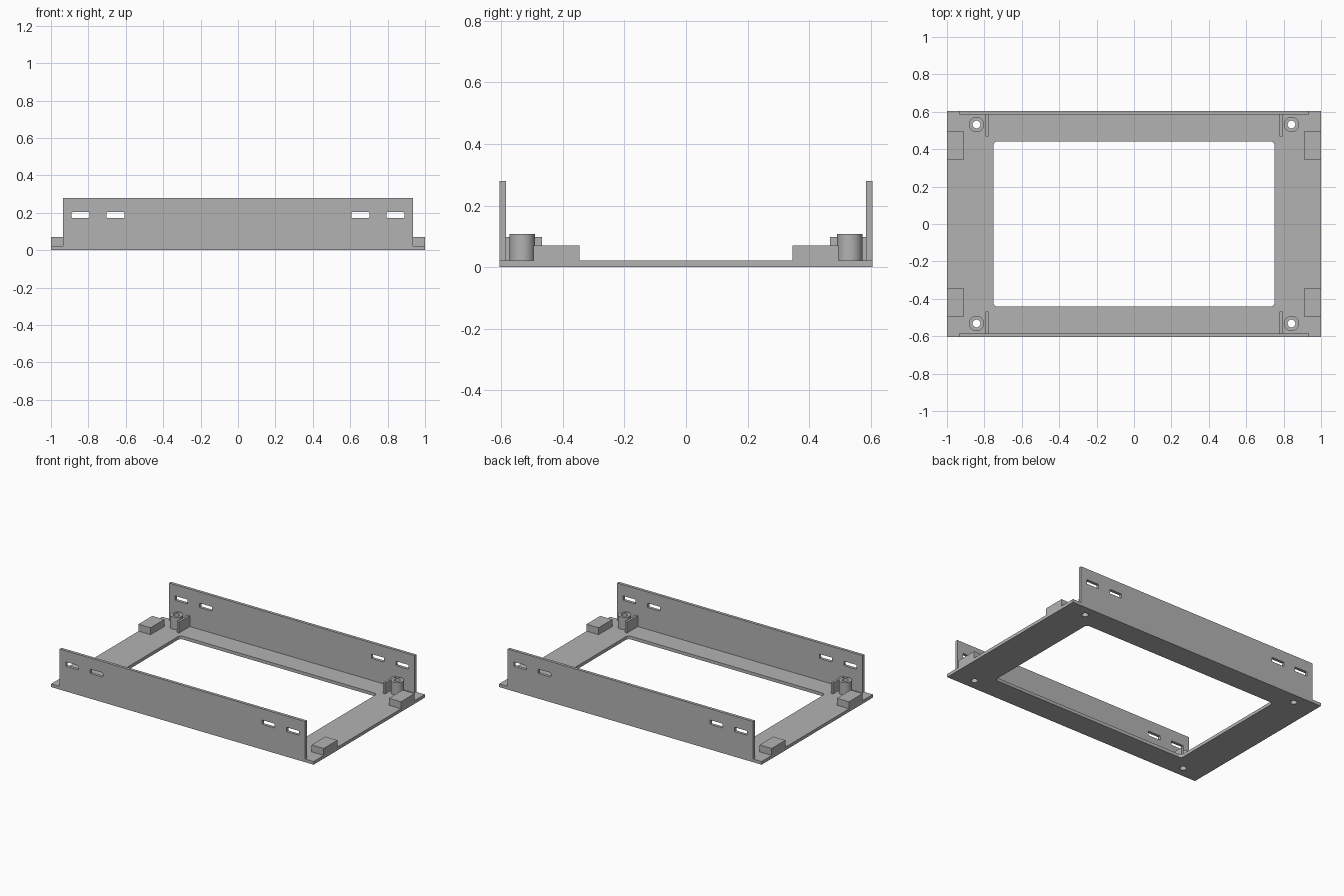
import bpy, math

if "Cube" in bpy.data.objects:
    bpy.data.objects.remove(bpy.data.objects["Cube"])

grey = bpy.data.materials.new("plain grey")
grey.diffuse_color = (0.45, 0.45, 0.45, 1)
grey.use_nodes = True
grey.node_tree.nodes["Principled BSDF"].inputs["Base Color"].default_value = grey.diffuse_color


def rounded_rect(x0, x1, y0, y1, r=0.0, n=5):
    """Outline of a rectangle with optional rounded corners."""
    if r == 0:
        return [(x0, y0), (x1, y0), (x1, y1), (x0, y1)]
    centres = [(x1 - r, y1 - r), (x0 + r, y1 - r), (x0 + r, y0 + r), (x1 - r, y0 + r)]
    return [(cx + r * math.cos(math.pi / 2 * (q + i / n)),
             cy + r * math.sin(math.pi / 2 * (q + i / n)))
            for q, (cx, cy) in enumerate(centres) for i in range(n + 1)]


def circle(cx, cy, r, n=48):
    return [(cx + r * math.cos(2 * math.pi * i / n),
             cy + r * math.sin(2 * math.pi * i / n)) for i in range(n)]


def sheet(name, loops, thickness, location, rotation=(0, 0, 0)):
    """Extruded flat outline; inner loops become holes."""
    cu = bpy.data.curves.new(name, 'CURVE')
    cu.dimensions = '2D'
    cu.fill_mode = 'BOTH'
    cu.extrude = thickness / 2
    for loop in loops:
        sp = cu.splines.new('POLY')
        sp.points.add(len(loop) - 1)
        for p, (x, y) in zip(sp.points, loop):
            p.co = (x, y, 0, 1)
        sp.use_cyclic_u = True
    ob = bpy.data.objects.new(name, cu)
    bpy.context.collection.objects.link(ob)
    ob.location, ob.rotation_euler = location, rotation
    bpy.ops.object.select_all(action='DESELECT')
    ob.select_set(True)
    bpy.context.view_layer.objects.active = ob
    bpy.ops.object.convert(target='MESH')
    ob = bpy.context.object
    ob.name = name
    ob.data.materials.clear()
    ob.data.materials.append(grey)
    bpy.ops.object.shade_smooth_by_angle(angle=math.radians(30))
    return ob


def box(name, x0, x1, y0, y1, z0, z1):
    return sheet(name, [rounded_rect(x0, x1, y0, y1)], z1 - z0, (0, 0, (z0 + z1) / 2))


SIGNS = (-1, 1)
CORNERS = [(sx, sy) for sx in SIGNS for sy in SIGNS]
BASE = 0.022
POST = (0.842, 0.532)

# Base frame with large opening and four screw holes
sheet("base_frame",
      [rounded_rect(-1, 1, -0.605, 0.605),
       rounded_rect(-0.752, 0.752, -0.442, 0.442, 0.022)]
      + [circle(sx * POST[0], sy * POST[1], 0.021) for sx, sy in CORNERS],
      BASE, (0, 0, BASE / 2))

# Upright side walls with mounting slots
slots = [rounded_rect(*sorted((s * a, s * b)), 0.173, 0.203, 0.004)
         for s in SIGNS for a, b in ((0.607, 0.703), (0.793, 0.889))]
for s, label in zip(SIGNS, ("front", "back")):
    sheet(label + "_wall", [rounded_rect(-0.935, 0.935, BASE, 0.28)] + slots,
          0.02, (0, s * 0.595, 0), (math.pi / 2, 0, 0))

for sx, sy in CORNERS:
    tag = ("left" if sx < 0 else "right") + ("_front" if sy < 0 else "_back")
    # Hollow screw post
    sheet("screw_post_" + tag, [circle(0, 0, 0.041), circle(0, 0, 0.021)],
          0.107 - BASE, (sx * POST[0], sy * POST[1], (0.107 + BASE) / 2))
    # Thin rib against the wall
    box("rib_" + tag, *sorted((sx * 0.777, sx * 0.793)),
        *sorted((sy * 0.468, sy * 0.585)), BASE, 0.097)
    # Solid block at the end edge
    box("end_block_" + tag, *sorted((sx * 0.908, sx * 1.0)),
        *sorted((sy * 0.346, sy * 0.495)), BASE, 0.07)
